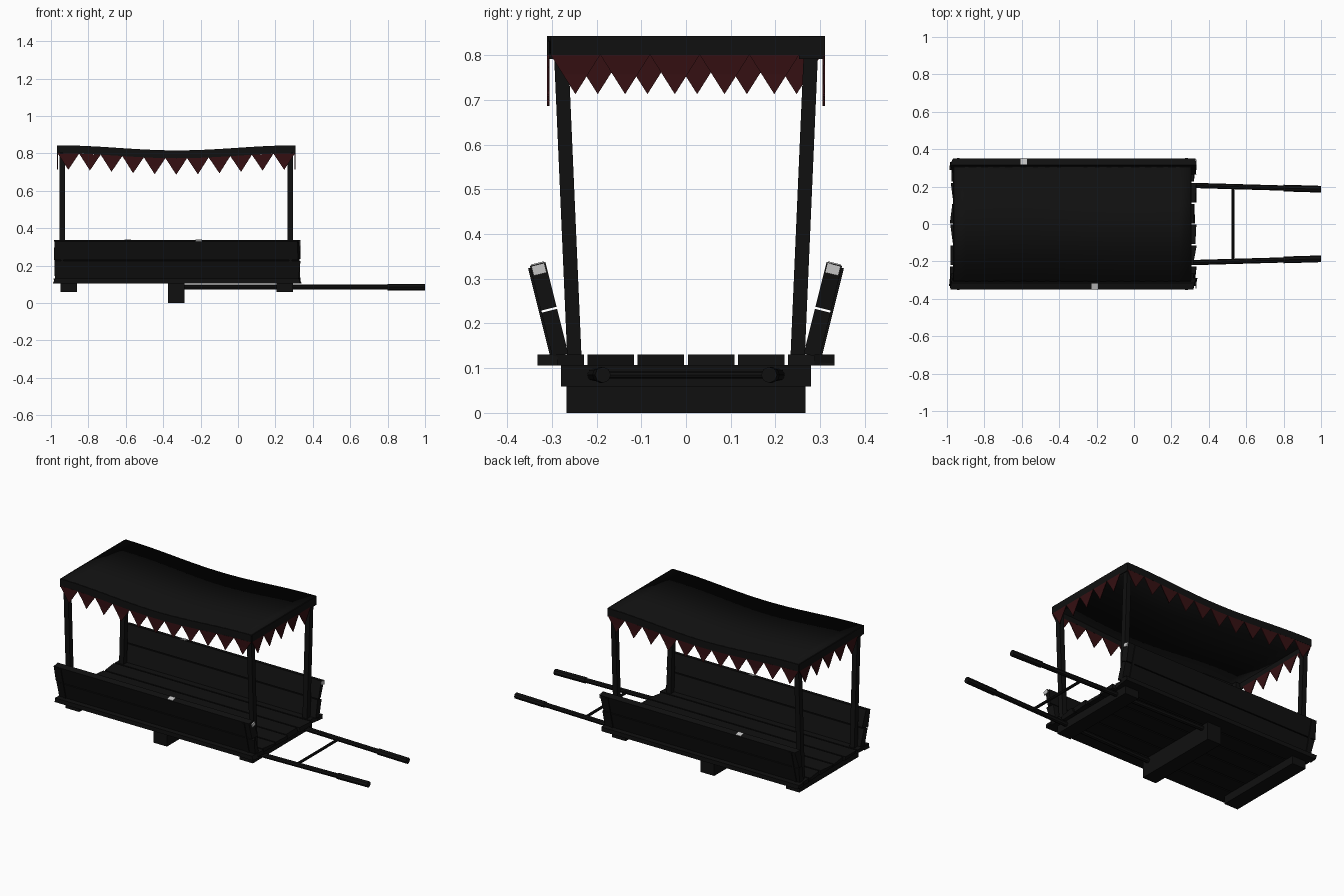
import bpy, bmesh, math, random
from mathutils import Matrix, Vector

random.seed(4)
cube = bpy.data.objects.get("Cube")
if cube:
    bpy.data.objects.remove(cube)


def material(name, rgb):
    m = bpy.data.materials.new(name)
    m.use_nodes = True
    m.diffuse_color = (*rgb, 1)
    bsdf = next(n for n in m.node_tree.nodes if n.type == 'BSDF_PRINCIPLED')
    bsdf.inputs["Base Color"].default_value = (*rgb, 1)
    return m


BLACK = material("charred wood black", (0.005, 0.005, 0.005))
RED = material("dark red cloth", (0.035, 0.005, 0.006))
GREY = material("pale chipped wood", (0.55, 0.55, 0.55))


def finish(name, bm, *mats):
    mesh = bpy.data.meshes.new(name)
    bmesh.ops.recalc_face_normals(bm, faces=bm.faces)
    bm.to_mesh(mesh)
    bm.free()
    for m in mats:
        mesh.materials.append(m)
    ob = bpy.data.objects.new(name, mesh)
    bpy.context.collection.objects.link(ob)
    return ob


def box(name, size, loc, tilt=0.0, mat=BLACK, jag=0.0):
    """Box tilted about x; jag shifts its two x ends at random."""
    bm = bmesh.new()
    bmesh.ops.create_cube(bm, size=1)
    for v in bm.verts:
        v.co = Vector(a * b for a, b in zip(v.co, size))
        v.co.x += random.uniform(-jag, jag)
    bm.transform(Matrix.Translation(loc) @ Matrix.Rotation(tilt, 4, 'X'))
    return finish(name, bm, mat)


def rod(name, a, b, radius, sides=8):
    a, b = Vector(a), Vector(b)
    bm = bmesh.new()
    bmesh.ops.create_cone(bm, cap_ends=True, segments=sides, radius1=radius,
                          radius2=radius, depth=(b - a).length)
    turn = (b - a).to_track_quat('Z', 'Y').to_matrix().to_4x4()
    bm.transform(Matrix.Translation((a + b) / 2) @ turn)
    return finish(name, bm, BLACK)


# Floor planks, end beams and central support
MID = -0.325
for i in range(6):
    y = (i - 2.5) * 0.112
    box(f"floor_plank_{i}", (1.3, 0.104, 0.025), (MID, y, 0.118), jag=0.012)
for y in (-0.31, 0.31):
    box("floor_edge", (1.31, 0.045, 0.025), (MID, y, 0.118), jag=0.01)
for x in (-0.905, 0.25):
    box("end_beam", (0.09, 0.56, 0.048), (x, 0, 0.083))
box("centre_support", (0.09, 0.535, 0.105), (-0.33, 0, 0.0525))

# Leaning plank walls with battens, posts and pull handles on both sides
LEAN = math.radians(14)
for s, side in ((-1, "right"), (1, "left")):
    def on_wall(x, t, out=0.0):
        return (x, s * (0.28 + t * math.sin(LEAN) + out * math.cos(LEAN)),
                0.125 + t * math.cos(LEAN) - out * math.sin(LEAN))

    for label, t in (("lower", 0.055), ("upper", 0.163)):
        box(f"{side}_{label}_wall_plank", (1.3, 0.036, 0.103), on_wall(MID, t),
            -s * LEAN, jag=0.01)
    for x in (-0.94, 0.28):
        box(f"{side}_wall_batten", (0.015, 0.006, 0.2), on_wall(x, 0.11, 0.02), -s * LEAN)

    # Chipped pale spots on the wall tops
    box(f"{side}_end_chip", (0.006, 0.03, 0.022), on_wall(0.332, 0.202), -s * LEAN, GREY)
    box(f"{side}_top_chip", (0.035, 0.03, 0.006),
        on_wall(-0.59 if s > 0 else -0.21, 0.214), -s * LEAN, GREY)

    for x in (-0.94, 0.28):
        bm = bmesh.new()
        bmesh.ops.create_cube(bm, size=1)
        for v in bm.verts:
            top = v.co.z > 0
            v.co = (x + v.co.x * 0.03,
                    s * (0.28 if top else 0.249) + v.co.y * 0.032,
                    0.822 if top else 0.11)
        finish(f"{side}_post", bm, BLACK)

    rod(f"{side}_handle", (-0.33, s * 0.225, 0.085), (0.98, s * 0.187, 0.085), 0.014)
    rod(f"{side}_grip", (0.8, s * 0.192, 0.085), (1.0, s * 0.186, 0.085), 0.018)
rod("handle_crossbar", (0.53, -0.2, 0.085), (0.53, 0.2, 0.085), 0.008)

# Sagging canopy roof
X0, X1, W = -0.965, 0.305, 0.308


def roof_z(x):
    u = (x - MID) / ((X1 - X0) / 2)
    return 0.843 - 0.0135 * (1 + math.cos(math.pi * min(1, abs(u))))


bm = bmesh.new()
bmesh.ops.create_grid(bm, x_segments=20, y_segments=1, size=0.5)
for v in bm.verts:
    x = (X0 + X1) / 2 + v.co.x * (X1 - X0)
    v.co = (x, v.co.y * 2 * W, roof_z(x))
roof = finish("canopy_roof", bm, BLACK)
solid = roof.modifiers.new("thickness", 'SOLIDIFY')
solid.thickness = 0.012
for f in roof.data.polygons:
    f.use_smooth = True


def valance(name, start, end, teeth):
    """Hanging band whose lower edge carries pointed flags."""
    bm = bmesh.new()
    start, end = Vector(start), Vector(end)

    def point(t, drop):
        p = start.lerp(end, t)
        return bm.verts.new((p.x, p.y, roof_z(p.x) - drop))

    steps = teeth * 2
    for i in range(steps):
        a, b = i / steps, (i + 1) / steps
        bm.faces.new([point(a, 0), point(b, 0), point(b, 0.042), point(a, 0.042)])
    for i in range(teeth):
        a, b = i / teeth, (i + 1) / teeth
        tip = point((a + b) / 2, 0.13)
        f = bm.faces.new([point(a, 0.042), point(b, 0.042), tip])
        f.material_index = 1
    bmesh.ops.remove_doubles(bm, verts=bm.verts, dist=0.0005)
    ob = finish(name, bm, BLACK, RED)
    mod = ob.modifiers.new("thickness", 'SOLIDIFY')
    mod.thickness = 0.005
    mod.offset = 0


valance("front_valance", (X0, -W, 0), (X1, -W, 0), 11)
valance("back_valance", (X1, W, 0), (X0, W, 0), 11)

# End valances: flags offset half a step between the two ends
for name, x, s in (("right_end_valance", X1, 1), ("left_end_valance", X0, -1)):
    valance(name, (x, -s * (W - 0.005), 0), (x, s * (W - 0.055), 0), 5)
    box(name + "_corner", (0.005, 0.055, 0.05), (x, s * (W - 0.028), 0.817))
